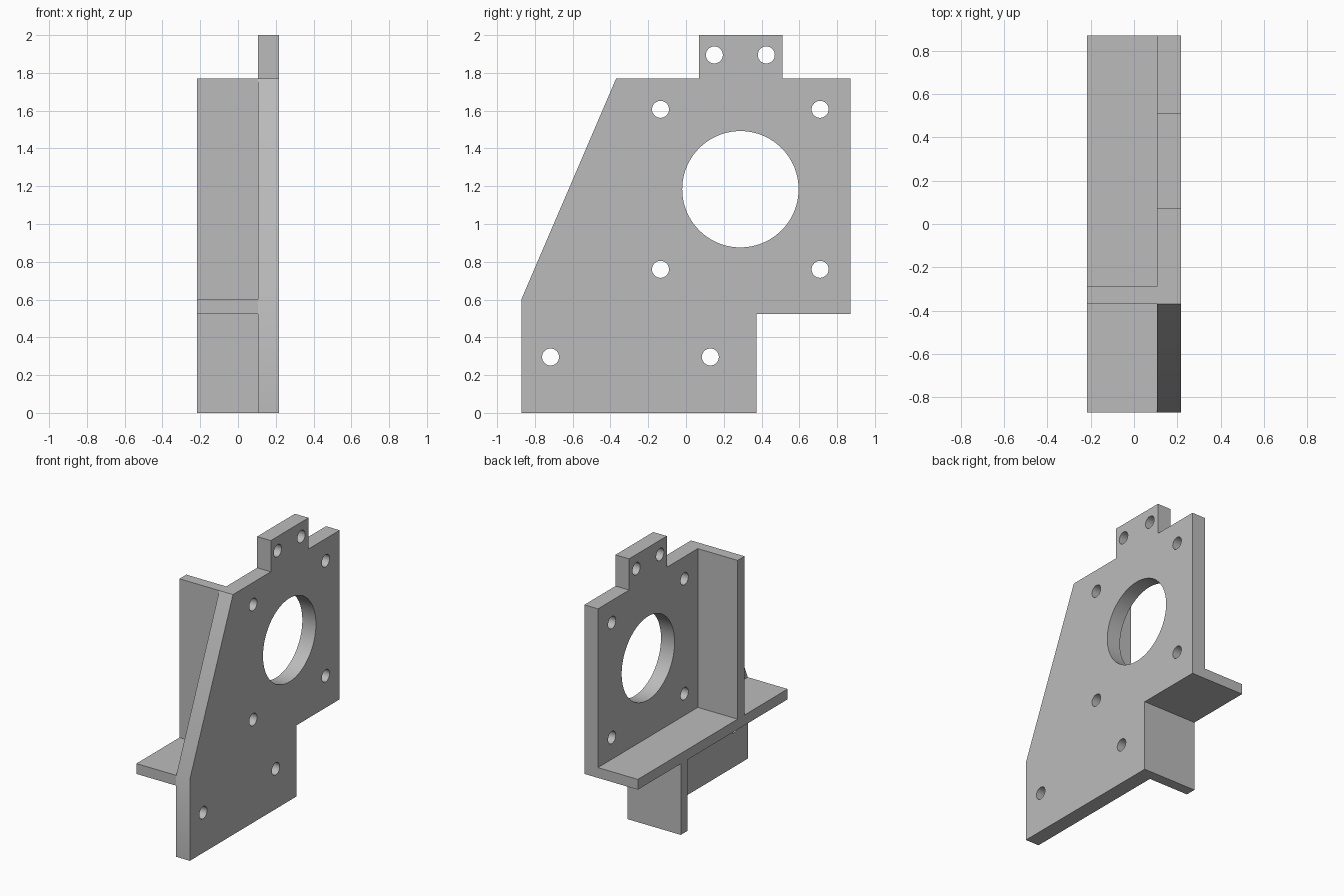
import bpy, bmesh, math
from mathutils import Matrix

cube = bpy.data.objects.get("Cube")
if cube:
    bpy.data.objects.remove(cube, do_unlink=True)

grey = bpy.data.materials.new("plain grey")
grey.use_nodes = True
colour = (0.5, 0.5, 0.5, 1)
grey.diffuse_color = colour
grey.node_tree.nodes["Principled BSDF"].inputs["Base Color"].default_value = colour

LEFT, RIGHT, INNER = -0.218, 0.218, 0.107   # outer faces and inner plate face
BACK, STEP, SHELF_LOW, SHELF_TOP, TOP = 0.872, 0.372, 0.524, 0.6, 1.77


def circle(y, z, radius, sides):
    return [(y + radius * math.cos(math.tau * i / sides),
             z + radius * math.sin(math.tau * i / sides)) for i in range(sides)]


def block(name, y0, y1, z0, z1):
    """Box reaching from the left side to the plate."""
    bm = bmesh.new()
    size = (INNER - LEFT, y1 - y0, z1 - z0)
    centre = ((INNER + LEFT) / 2, (y0 + y1) / 2, (z0 + z1) / 2)
    bmesh.ops.create_cube(bm, size=1, matrix=Matrix.Translation(centre) @ Matrix.Diagonal((*size, 1)))
    mesh = bpy.data.meshes.new(name)
    bm.to_mesh(mesh)
    bm.free()
    mesh.materials.append(grey)
    obj = bpy.data.objects.new(name, mesh)
    bpy.context.collection.objects.link(obj)


# Mounting plate: outline in y and z, with the bore and bolt holes
outline = [(-BACK, 0), (STEP, 0), (STEP, SHELF_LOW), (BACK, SHELF_LOW), (BACK, TOP),
           (0.51, TOP), (0.51, 2), (0.07, 2), (0.07, TOP), (-0.37, TOP), (-BACK, SHELF_TOP)]
bolts = [(y, z) for y in (-0.135, 0.71) for z in (0.76, 1.607)]
bolts += [(0.15, 1.895), (0.425, 1.895), (-0.717, 0.296), (0.129, 0.296)]
loops = [outline, circle(0.288, 1.184, 0.308, 96)]
loops += [circle(y, z, 0.045, 32) for y, z in bolts]

curve = bpy.data.curves.new("mounting_plate", "CURVE")
curve.dimensions = "2D"
curve.fill_mode = "BOTH"
curve.extrude = (RIGHT - INNER) / 2
for loop in loops:
    spline = curve.splines.new("POLY")
    spline.points.add(len(loop) - 1)
    for point, (y, z) in zip(spline.points, loop):
        point.co = (y, z, 0, 1)
    spline.use_cyclic_u = True
curve.materials.append(grey)
plate = bpy.data.objects.new("mounting_plate", curve)
bpy.context.collection.objects.link(plate)
bpy.ops.object.select_all(action="DESELECT")
plate.select_set(True)
bpy.context.view_layer.objects.active = plate
bpy.ops.object.convert(target="MESH")
plate = bpy.context.object

# Stand the plate upright and weld its rims
bm = bmesh.new()
bm.from_mesh(plate.data)
bm.transform(Matrix(((0, 0, 1, (INNER + RIGHT) / 2), (1, 0, 0, 0), (0, 1, 0, 0), (0, 0, 0, 1))))
bmesh.ops.remove_doubles(bm, verts=bm.verts, dist=0.0001)
bmesh.ops.recalc_face_normals(bm, faces=bm.faces)
bm.to_mesh(plate.data)
bm.free()
bpy.ops.object.shade_smooth_by_angle(angle=math.radians(30))

# Shelf with one web standing on it and one hanging below
block("shelf", -BACK, BACK, SHELF_LOW, SHELF_TOP)
block("upper_web", -0.37, -0.29, SHELF_TOP, TOP)
block("lower_web", STEP - 0.078, STEP, 0, SHELF_LOW)
